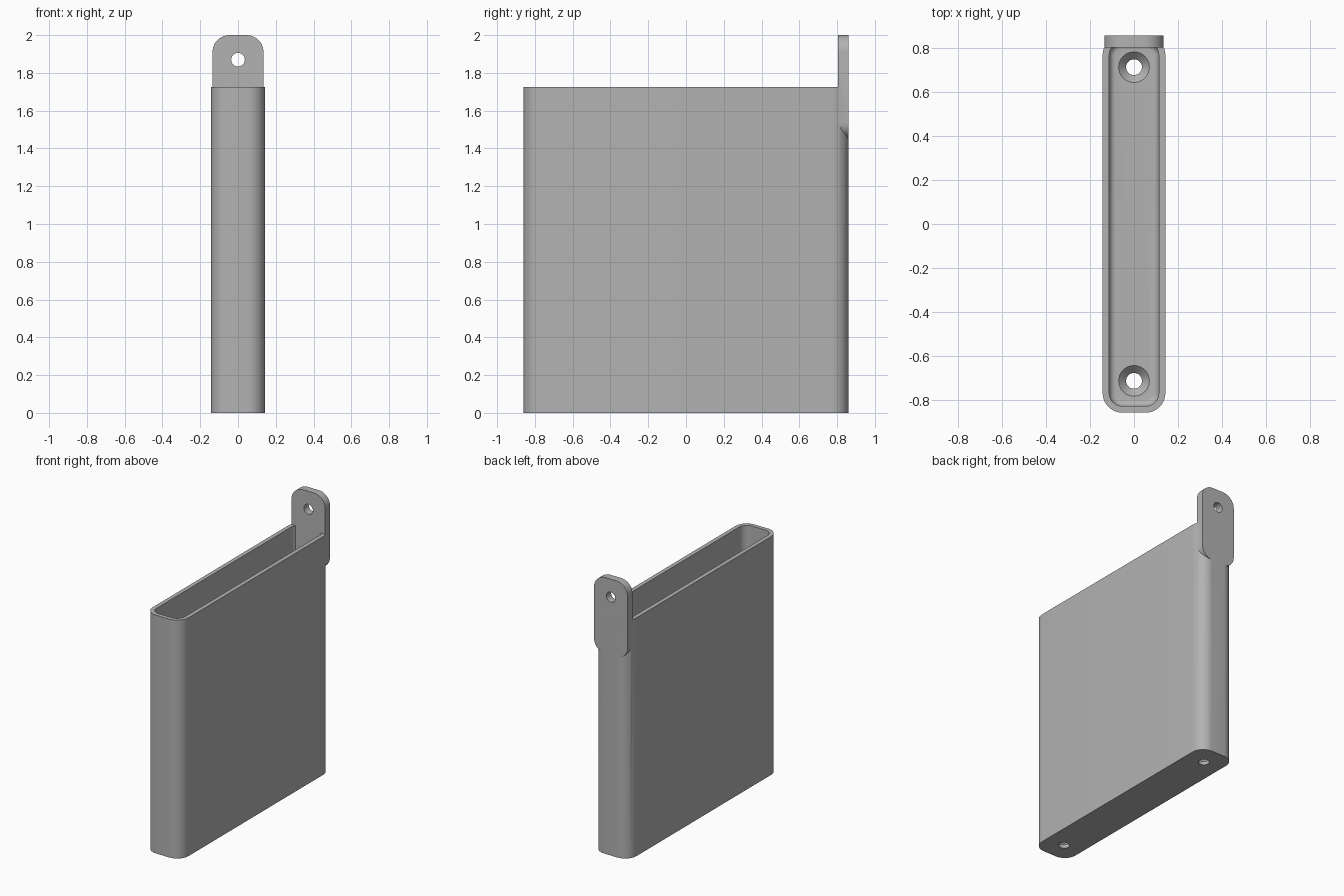
import bpy, bmesh, math
from mathutils import Vector

cube = bpy.data.objects.get("Cube")
if cube:
    bpy.data.objects.remove(cube, do_unlink=True)

HALF_W, HALF_L, HEIGHT = 0.143, 0.86, 1.725
CORNER, WALL, FLOOR, FILLET = 0.09, 0.03, 0.06, 0.03
TAB_FRONT, TAB_LOW, TAB_TOP, TAB_HALF_W = 0.805, 1.45, 2.0, 0.135

grey = bpy.data.materials.new("plain grey")
grey.use_nodes = True
colour = (0.45, 0.45, 0.45, 1)
grey.diffuse_color = colour
grey.node_tree.nodes["Principled BSDF"].inputs["Base Color"].default_value = colour


def rounded_rect(a, b, r, steps=10):
    """Outline of a rounded rectangle with half sizes a and b."""
    pts = []
    for k, (sx, sy) in enumerate([(1, 1), (-1, 1), (-1, -1), (1, -1)]):
        for i in range(steps + 1):
            t = (k + i / steps) * math.pi / 2
            pts.append((sx * (a - r) + r * math.cos(t), sy * (b - r) + r * math.sin(t)))
    return pts


def circle(r, steps=32):
    return [(r * math.cos(2 * math.pi * i / steps), r * math.sin(2 * math.pi * i / steps))
            for i in range(steps)]


def loft(name, rings):
    """Closed solid skinned through rings of matching points."""
    bm = bmesh.new()
    loops = [[bm.verts.new(p) for p in ring] for ring in rings]
    for lo, hi in zip(loops, loops[1:]):
        for i in range(len(lo)):
            j = (i + 1) % len(lo)
            bm.faces.new((lo[i], lo[j], hi[j], hi[i]))
    bm.faces.new(loops[0][::-1])
    bm.faces.new(loops[-1])
    bmesh.ops.recalc_face_normals(bm, faces=bm.faces)
    mesh = bpy.data.meshes.new(name)
    bm.to_mesh(mesh)
    bm.free()
    mesh.materials.append(grey)
    obj = bpy.data.objects.new(name, mesh)
    bpy.context.collection.objects.link(obj)
    return obj


def flat(outline, z, y=0):
    return [Vector((px, py + y, z)) for px, py in outline]


def upright(outline, y, z):
    return [Vector((px, y, pz + z)) for px, pz in outline]


def combine(target, tool, operation):
    """Apply a boolean and discard the tool."""
    tool.hide_render = True
    mod = target.modifiers.new(operation.lower(), "BOOLEAN")
    mod.operation, mod.object, mod.solver = operation, tool, "EXACT"
    bpy.context.view_layer.objects.active = target
    bpy.ops.object.modifier_apply(modifier=mod.name)
    bpy.data.objects.remove(tool, do_unlink=True)


# Open sleeve: outer wall, rim, inner wall, filleted floor
outer = rounded_rect(HALF_W, HALF_L, CORNER)
rings = [flat(outer, 0), flat(outer, HEIGHT)]
inner_w, inner_l, inner_r = HALF_W - WALL, HALF_L - WALL, CORNER - WALL
rings.append(flat(rounded_rect(inner_w, inner_l, inner_r), HEIGHT))
for i in range(7):
    t = i / 6 * math.pi / 2
    inset = FILLET * (1 - math.cos(t))
    z = FLOOR + FILLET * (1 - math.sin(t))
    rings.append(flat(rounded_rect(inner_w - inset, inner_l - inset, inner_r - inset), z))
sleeve = loft("sleeve_with_hanging_tab", rings)

# Rounded hanging tab at the back
mid, half = (TAB_TOP + TAB_LOW) / 2, (TAB_TOP - TAB_LOW) / 2
tab_shape = rounded_rect(TAB_HALF_W, half, CORNER)
tab = loft("hanging_tab", [upright(tab_shape, y, mid) for y in (TAB_FRONT, HALF_L)])
combine(sleeve, tab, "UNION")

# Hole through the tab
hole = loft("tab_hole_cutter", [upright(circle(0.036), y, 1.87) for y in (0.75, 0.95)])
combine(sleeve, hole, "DIFFERENCE")

# Countersunk screw holes in the floor
for y in (-0.715, 0.715):
    profile = [(0.036, -0.05), (0.036, 0.025), (0.07, FLOOR), (0.07, FLOOR + 0.05)]
    screw = loft("screw_hole_cutter", [flat(circle(r), z, y) for r, z in profile])
    combine(sleeve, screw, "DIFFERENCE")

# Smooth rounded walls with crisp edges
bpy.ops.object.select_all(action="DESELECT")
sleeve.select_set(True)
bpy.context.view_layer.objects.active = sleeve
bpy.ops.object.shade_smooth_by_angle(angle=math.radians(30))
